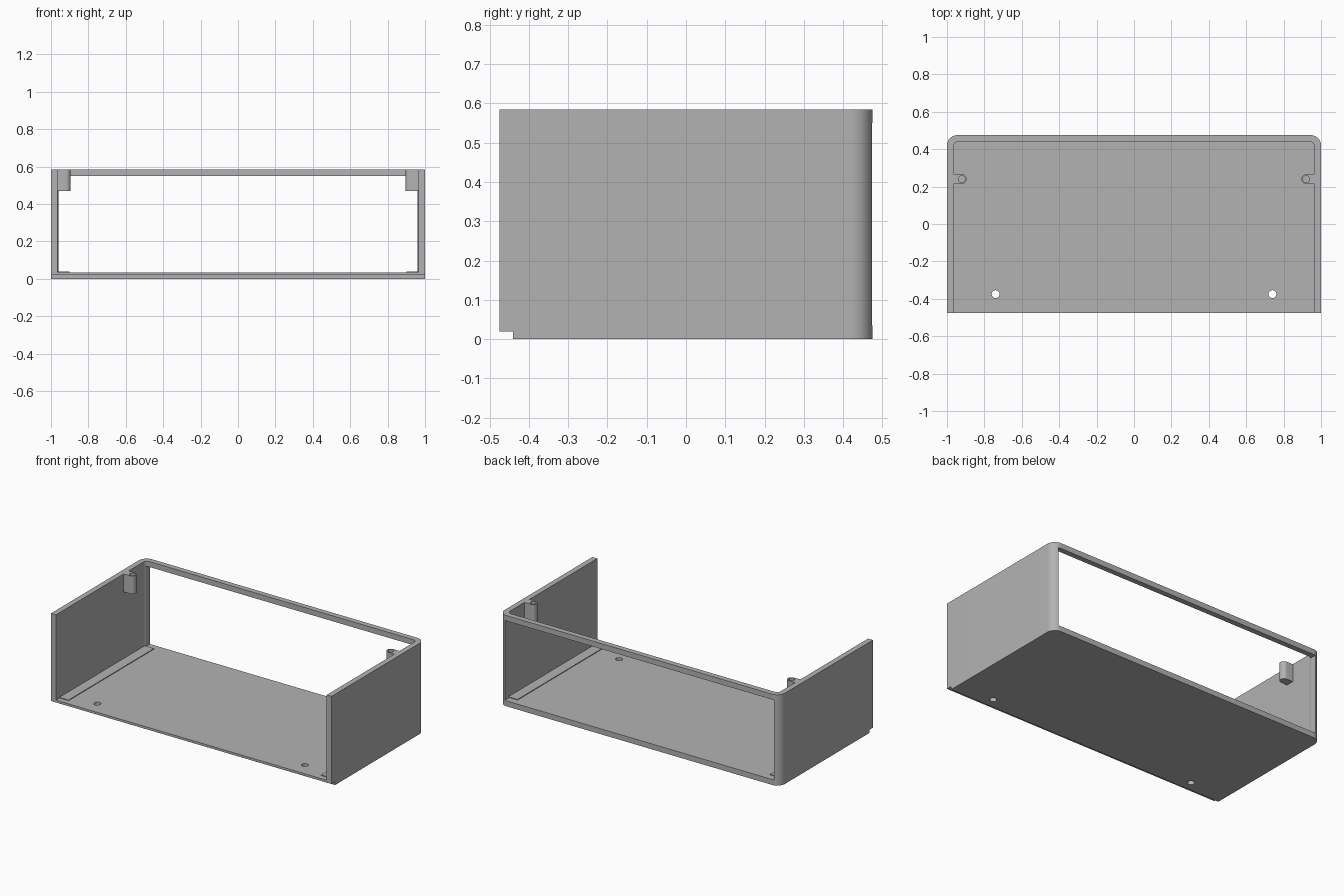
import bpy, bmesh, math

cube = bpy.data.objects.get("Cube")
if cube:
    bpy.data.objects.remove(cube, do_unlink=True)

GREY = bpy.data.materials.new("mid grey")
GREY.use_nodes = True
GREY.diffuse_color = (0.45, 0.45, 0.45, 1)
GREY.node_tree.nodes["Principled BSDF"].inputs["Base Color"].default_value = GREY.diffuse_color

W, D, H = 1.0, 0.475, 0.585      # half width, half depth, height
WALL = 0.035
INNER = W - WALL


def prism(name, outline, z0, z1):
    """Extrude a counter-clockwise plan outline from z0 to z1."""
    bm = bmesh.new()
    face = bm.faces.new([bm.verts.new((x, y, z0)) for x, y in outline])
    top = bmesh.ops.extrude_face_region(bm, geom=[face])
    verts = [v for v in top["geom"] if isinstance(v, bmesh.types.BMVert)]
    bmesh.ops.translate(bm, verts=verts, vec=(0, 0, z1 - z0))
    bmesh.ops.recalc_face_normals(bm, faces=bm.faces)
    mesh = bpy.data.meshes.new(name)
    bm.to_mesh(mesh)
    bm.free()
    mesh.materials.append(GREY)
    obj = bpy.data.objects.new(name, mesh)
    bpy.context.collection.objects.link(obj)
    return obj


def arc(cx, cy, r, a0, a1, steps):
    angles = [math.radians(a0 + (a1 - a0) * i / steps) for i in range(steps + 1)]
    return [(cx + r * math.cos(a), cy + r * math.sin(a)) for a in angles]


def circle(cx, cy, r):
    return arc(cx, cy, r, 0, 360, 32)[:-1]


def rect(x0, x1, y0, y1):
    return [(x0, y0), (x1, y0), (x1, y1), (x0, y1)]


def rounded_back(hw, front, back, r):
    """Plan outline with square front corners and rounded back corners."""
    return ([(-hw, front), (hw, front)]
            + arc(hw - r, back - r, r, 0, 90, 12)
            + arc(r - hw, back - r, r, 90, 180, 12))


def select_only(obj):
    bpy.ops.object.select_all(action="DESELECT")
    obj.select_set(True)
    bpy.context.view_layer.objects.active = obj


def cut(obj, cutter):
    select_only(obj)
    mod = obj.modifiers.new("cut", "BOOLEAN")
    mod.operation = "DIFFERENCE"
    mod.solver = "EXACT"
    mod.object = cutter
    bpy.ops.object.modifier_apply(modifier=mod.name)
    bpy.data.objects.remove(cutter, do_unlink=True)


def smooth(obj):
    select_only(obj)
    bpy.ops.object.shade_smooth_by_angle(angle=math.radians(30))


# Shell: floor, side walls and back frame
shell = prism("enclosure_shell", rounded_back(W, -D, D, 0.055), 0, H)
cut(shell, prism("cavity", rounded_back(INNER, -D - 0.1, D - WALL, 0.025), WALL, H + 0.1))
# Back panel opening
cut(shell, prism("back_opening", rect(-0.96, 0.96, 0.3, 0.6), WALL, 0.55))
# Step under the front edge
cut(shell, prism("front_step", rect(-1.1, 1.1, -0.6, -0.44), -0.1, 0.02))
# Floor screw holes
for s in (-1, 1):
    cut(shell, prism("floor_hole", circle(s * 0.74, -0.375, 0.021), -0.1, 0.1))
smooth(shell)

for s, side in ((1, "left"), (-1, "right")):
    # Screw boss joined to the wall near the top
    cx, cy, r = 0.921, 0.24, 0.026
    outline = [(INNER, cy - r), (INNER, cy + r)] + arc(cx, cy, r, 90, 270, 16)
    boss = prism(side + "_screw_boss", [(s * x, y) for x, y in outline], 0.47, H)
    cut(boss, prism("boss_hole", circle(s * cx, cy, 0.018), 0.5, H + 0.1))
    smooth(boss)
    # Low guide strip along the floor beside the wall
    x0, x1 = sorted((s * 0.9, s * INNER))
    prism(side + "_floor_strip", rect(x0, x1, -0.44, 0.43), WALL - 0.005, WALL + 0.005)
